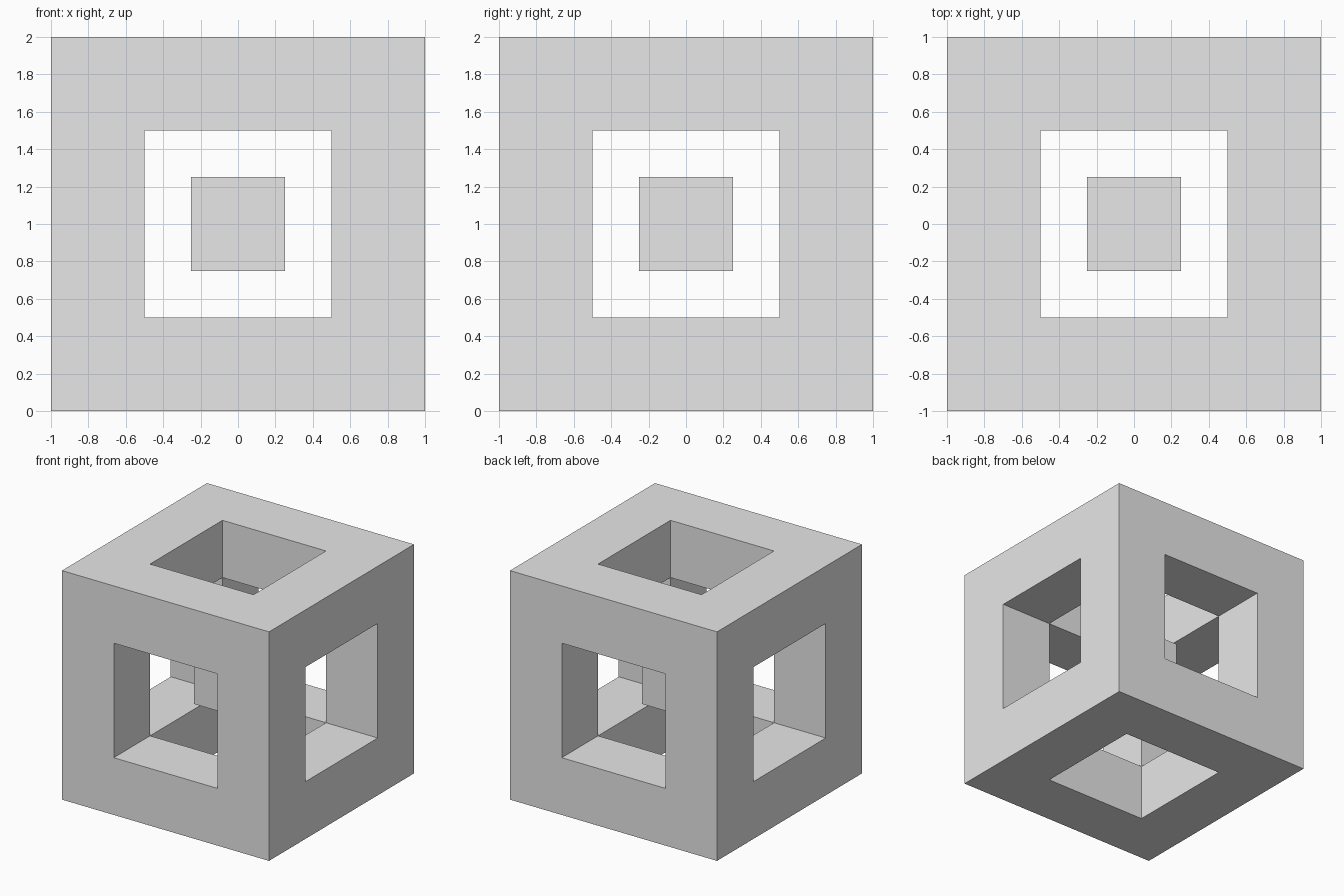
import bpy

if "Cube" in bpy.data.objects:
    bpy.data.objects.remove(bpy.data.objects["Cube"])

# One flat grey for everything
grey = bpy.data.materials.new("light grey")
grey.diffuse_color = (0.8, 0.8, 0.8, 1.0)
grey.use_nodes = True
grey.node_tree.nodes["Principled BSDF"].inputs["Base Color"].default_value = grey.diffuse_color


def box(name, size):
    """Box centred in the middle of the model."""
    bpy.ops.mesh.primitive_cube_add(size=1, location=(0, 0, 1))
    obj = bpy.context.object
    obj.name = name
    obj.scale = size
    bpy.ops.object.transform_apply(location=False, rotation=False, scale=True)
    obj.data.materials.append(grey)
    return obj


# Outer frame: a cube with a square tunnel through each axis
frame = box("cube_frame", (2, 2, 2))
for axis in range(3):
    size = [1.0, 1.0, 1.0]
    size[axis] = 3.0
    cutter = box("tunnel_cutter_" + "xyz"[axis], size)
    cutter.hide_render = True
    mod = frame.modifiers.new("tunnel", 'BOOLEAN')
    mod.operation = 'DIFFERENCE'
    mod.solver = 'EXACT'
    mod.object = cutter
    bpy.context.view_layer.objects.active = frame
    bpy.ops.object.modifier_apply(modifier=mod.name)
    bpy.data.objects.remove(cutter)

# Small cube floating in the centre
box("inner_cube", (0.5, 0.5, 0.5))
